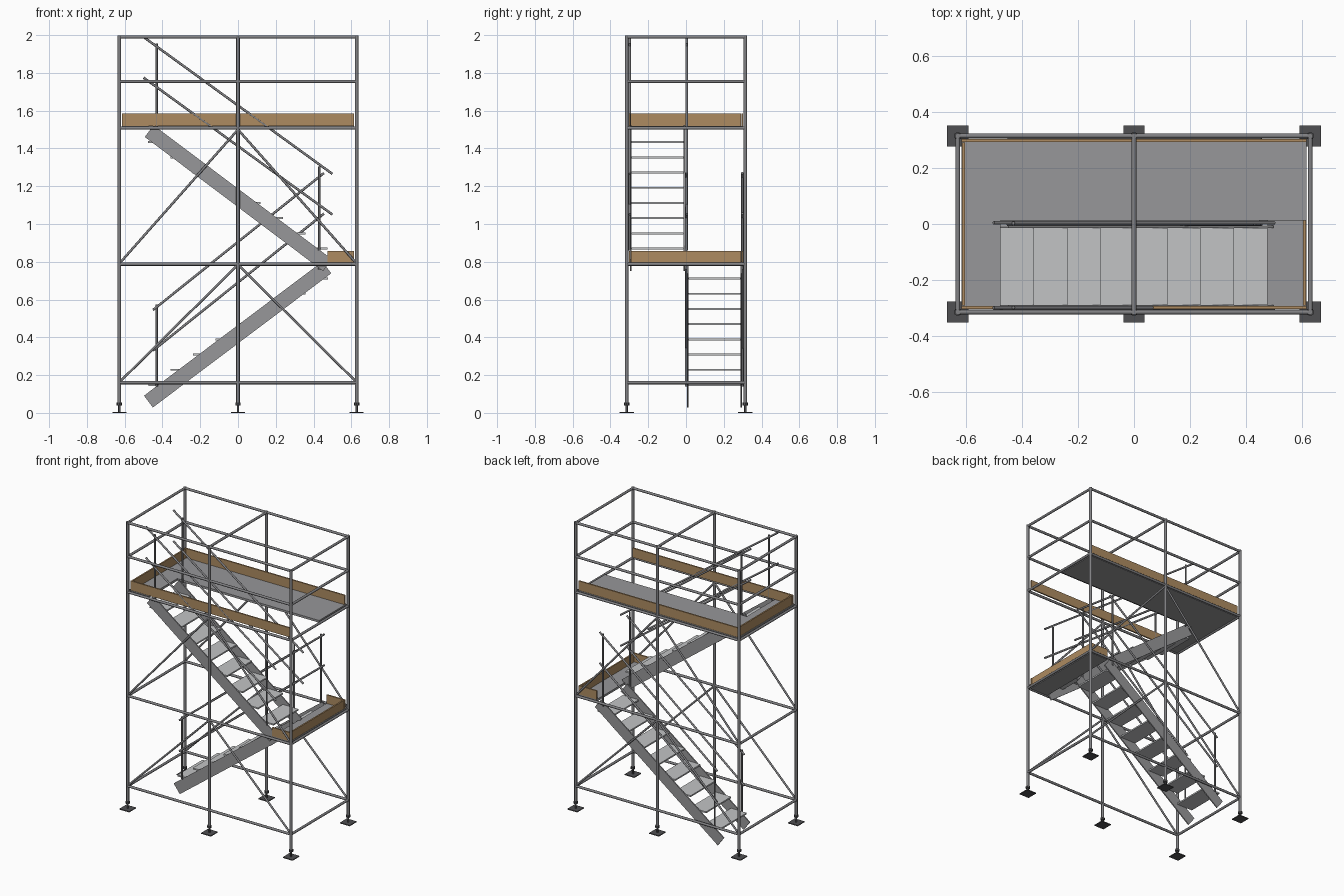
import bpy, math
from mathutils import Vector

if "Cube" in bpy.data.objects:
    bpy.data.objects.remove(bpy.data.objects["Cube"])


def mat(name, v):
    m = bpy.data.materials.new(name)
    m.diffuse_color = (*v, 1)
    m.use_nodes = True
    m.node_tree.nodes["Principled BSDF"].inputs["Base Color"].default_value = m.diffuse_color
    return m


STEEL = mat("galvanised_tube", (0.22, 0.22, 0.23))
DARK = mat("dark_base_steel", (0.08, 0.08, 0.085))
DECK = mat("deck_grey", (0.31, 0.31, 0.32))
STRING = mat("stringer_grey", (0.31, 0.31, 0.32))
TREAD = mat("tread_light_grey", (0.54, 0.55, 0.56))
WOOD = mat("toe_board_wood", (0.42, 0.26, 0.12))


def tube(name, a, b, r, m=STEEL, sides=12):
    a, b = Vector(a), Vector(b)
    d = b - a
    bpy.ops.mesh.primitive_cylinder_add(vertices=sides, radius=r, depth=d.length, location=(a + b) / 2)
    o = bpy.context.object
    o.rotation_euler = d.to_track_quat('Z', 'Y').to_euler()
    o.name = name
    o.data.materials.append(m)
    bpy.ops.object.shade_smooth_by_angle(angle=math.radians(40))
    return o


def box(name, x0, x1, y0, y1, z0, z1, m, rot_y=0):
    bpy.ops.mesh.primitive_cube_add(size=1, location=((x0 + x1) / 2, (y0 + y1) / 2, (z0 + z1) / 2))
    o = bpy.context.object
    o.scale = (x1 - x0, y1 - y0, z1 - z0)
    o.rotation_euler.y = rot_y
    o.name = name
    o.data.materials.append(m)
    return o


X, Y = 0.628, 0.314

# standards with base jacks
for x in (-X, 0, X):
    for y in (-Y, Y):
        tube("standard", (x, y, 0.055), (x, y, 1.998), 0.0095)
        tube("jack_screw", (x, y, 0.004), (x, y, 0.07), 0.006, DARK)
        tube("jack_nut", (x, y, 0.04), (x, y, 0.055), 0.014, DARK, 8)
        box("base_plate", x - .0375, x + .0375, y - .0375, y + .0375, 0, .006, DARK)

# ledgers and transoms around every level
for z in (0.16, 0.787, 1.508, 1.755, 1.99):
    for s in (-1, 1):
        tube("ledger", (-X, s * Y, z), (X, s * Y, z), 0.0085)
        tube("transom", (s * X, -Y, z), (s * X, Y, z), 0.0085)
tube("top_middle_transom", (0, -Y, 1.99), (0, Y, 1.99), 0.0085)

# diagonal braces on both long faces
for s in (-1, 1):
    for e in (-1, 1):
        tube("lower_brace", (0, s * Y, 0.785), (e * 0.62, s * Y, 0.17), 0.0065)
        tube("upper_brace", (0, s * Y, 1.50), (e * 0.62, s * Y, 0.80), 0.0065)

# decks: L-shaped top deck and half-way landing
box("top_deck", -0.615, 0.615, 0.012, 0.302, 1.503, 1.518, DECK)
box("top_deck_arrival", -0.615, -0.475, -0.302, 0.012, 1.503, 1.518, DECK)
box("landing_deck", 0.475, 0.615, -0.302, 0.302, 0.782, 0.797, DECK)

# toe boards
for s in (-1, 1):
    y = s * 0.298
    box("top_toe_board_long", -0.615, 0.615, y - .005, y + .005, 1.52, 1.585, WOOD)
    box("landing_toe_board_side", 0.475, 0.615, y - .005, y + .005, 0.797, 0.857, WOOD)
box("top_toe_board_end", -0.613, -0.603, -0.29, 0.29, 1.52, 1.585, WOOD)
box("landing_toe_board_end", 0.603, 0.613, -0.29, 0.29, 0.797, 0.857, WOOD)


# stair flight: d is the climbing direction in x, (ya, yb) its side faces
def flight(name, d, ya, yb, rails_y, lift, rails, posts):
    x0, z0, x1, z1 = -0.474 * d, 0.06 + lift, 0.47 * d, 0.77 + lift
    length = math.hypot(x1 - x0, z1 - z0)
    ang = -math.atan2(z1 - z0, abs(x1 - x0)) * d
    cx, cz = (x0 + x1) / 2, (z0 + z1) / 2
    for y in (ya, yb):
        box(name + "_stringer", cx - length / 2, cx + length / 2, y - .004, y + .004,
            cz - .039, cz + .039, STRING, ang)
    for i in range(8):
        a = d * (-0.475 + 0.11875 * i)
        b = a + d * 0.121
        z = 0.148 + lift + 0.0805 * i
        box(name + "_tread", min(a, b), max(a, b), ya + .004, yb - .004, z - .005, z + .005, TREAD)
    for y in rails_y:
        for (xa, za, xb, zb) in rails:
            tube(name + "_handrail", (xa, y, za), (xb, y, zb), 0.0065)
        for (x, za, zb) in posts:
            tube(name + "_handrail_post", (x, y, za), (x, y, zb), 0.0055)


flight("lower_stair", 1, 0.008, 0.292, (0.0, 0.298), 0,
       [(-0.45, 0.545, 0.455, 1.27), (-0.45, 0.33, 0.455, 1.055)],
       [(-0.43, 0.14, 0.575), (0.43, 0.76, 1.265)])
flight("upper_stair", -1, -0.292, -0.01, (-0.298, 0.004), 0.722,
       [(-0.5, 1.99, 0.5, 1.265), (-0.5, 1.775, 0.5, 1.05)],
       [(-0.43, 1.50, 1.955), (0.43, 0.86, 1.305)])
